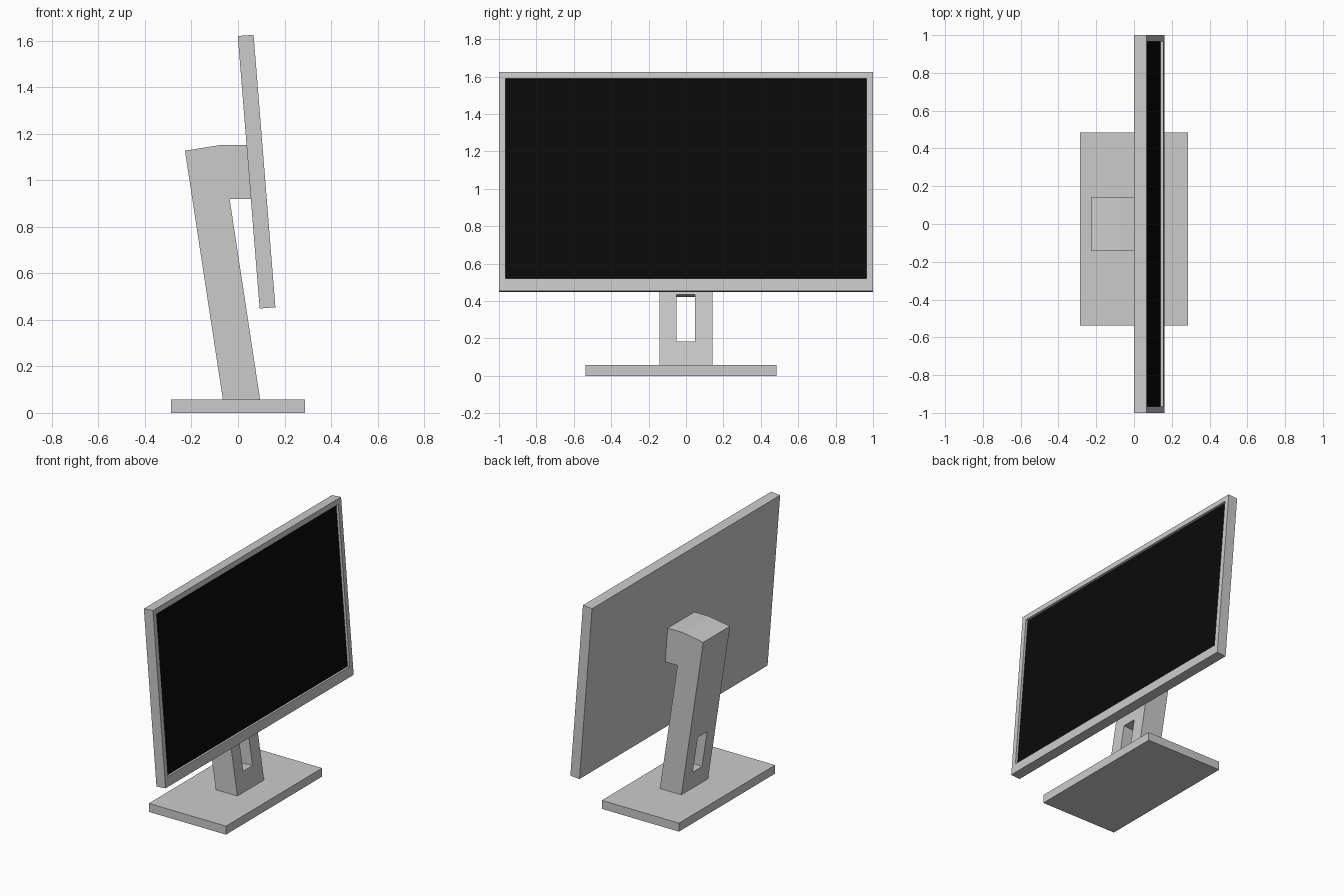
import bpy, bmesh
from math import radians

if "Cube" in bpy.data.objects:
    bpy.data.objects.remove(bpy.data.objects["Cube"])


def finish(name, bm, loc=(0, 0, 0), tilt=0.0):
    bmesh.ops.recalc_face_normals(bm, faces=bm.faces[:])
    mesh = bpy.data.meshes.new(name)
    bm.to_mesh(mesh)
    bm.free()
    obj = bpy.data.objects.new(name, mesh)
    obj.location = loc
    obj.rotation_euler.y = tilt
    bpy.context.collection.objects.link(obj)
    return obj


def box(x0, x1, y0, y1, z0, z1):
    bm = bmesh.new()
    bmesh.ops.create_cube(bm, size=1)
    for v in bm.verts:
        v.co = (x1 if v.co.x > 0 else x0, y1 if v.co.y > 0 else y0, z1 if v.co.z > 0 else z0)
    return bm


def prism(profile, y0, y1):
    """Extrude an XZ outline along Y."""
    bm = bmesh.new()
    face = bm.faces.new([bm.verts.new((x, y0, z)) for x, z in profile])
    new = bmesh.ops.extrude_face_region(bm, geom=[face])["geom"]
    bmesh.ops.translate(bm, vec=(0, y1 - y0, 0),
                        verts=[g for g in new if isinstance(g, bmesh.types.BMVert)])
    return bm


# Base plate
finish("base", box(-0.287, 0.287, -0.538, 0.485, 0, 0.057))

# Leaning stand with its forward arm meeting the back of the panel
stand = finish("stand", prism([(-0.065, 0.057), (0.095, 0.057), (-0.036, 0.92), (0.056, 0.92),
                               (0.038, 1.152), (-0.073, 1.152), (-0.228, 1.127)], -0.142, 0.142))

# Cable slot through the stand
slot = finish("slot_cutter", prism([(-0.2, 0.174), (0.2, 0.19), (0.2, 0.446), (-0.2, 0.416)],
                                   -0.052, 0.047))
slot.hide_render = True
slot.hide_viewport = True
cut = stand.modifiers.new("slot", 'BOOLEAN')
cut.object = slot
cut.operation = 'DIFFERENCE'
cut.solver = 'EXACT'

# Tilted panel housing with a recessed front
T, H = 0.034, 0.5875
TOP, BOTTOM, SIDE, RECESS = H - 0.036, -H + 0.066, 0.966, 0.018
place = dict(loc=(0.080, 0, 1.037), tilt=radians(-4.58))
bm = box(-T, T, -1, 1, -H, H)
front = max(bm.faces, key=lambda f: f.calc_center_median().x)
bmesh.ops.inset_individual(bm, faces=[front], thickness=0.03)
for v in front.verts:
    v.co = (T, SIDE if v.co.y > 0 else -SIDE, TOP if v.co.z > 0 else BOTTOM)
floor = bmesh.ops.extrude_discrete_faces(bm, faces=[front])["faces"][0]
bmesh.ops.translate(bm, vec=(-RECESS, 0, 0), verts=floor.verts[:])
finish("panel_housing", bm, **place)

# Black screen sitting in the recess
screen = finish("screen", box(T - RECESS - 0.004, T - RECESS + 0.002, -SIDE, SIDE, BOTTOM, TOP), **place)
black = bpy.data.materials.new("screen_black")
black.diffuse_color = (0.003, 0.003, 0.003, 1)
black.use_nodes = True
black.node_tree.nodes["Principled BSDF"].inputs["Base Color"].default_value = black.diffuse_color
screen.data.materials.append(black)
